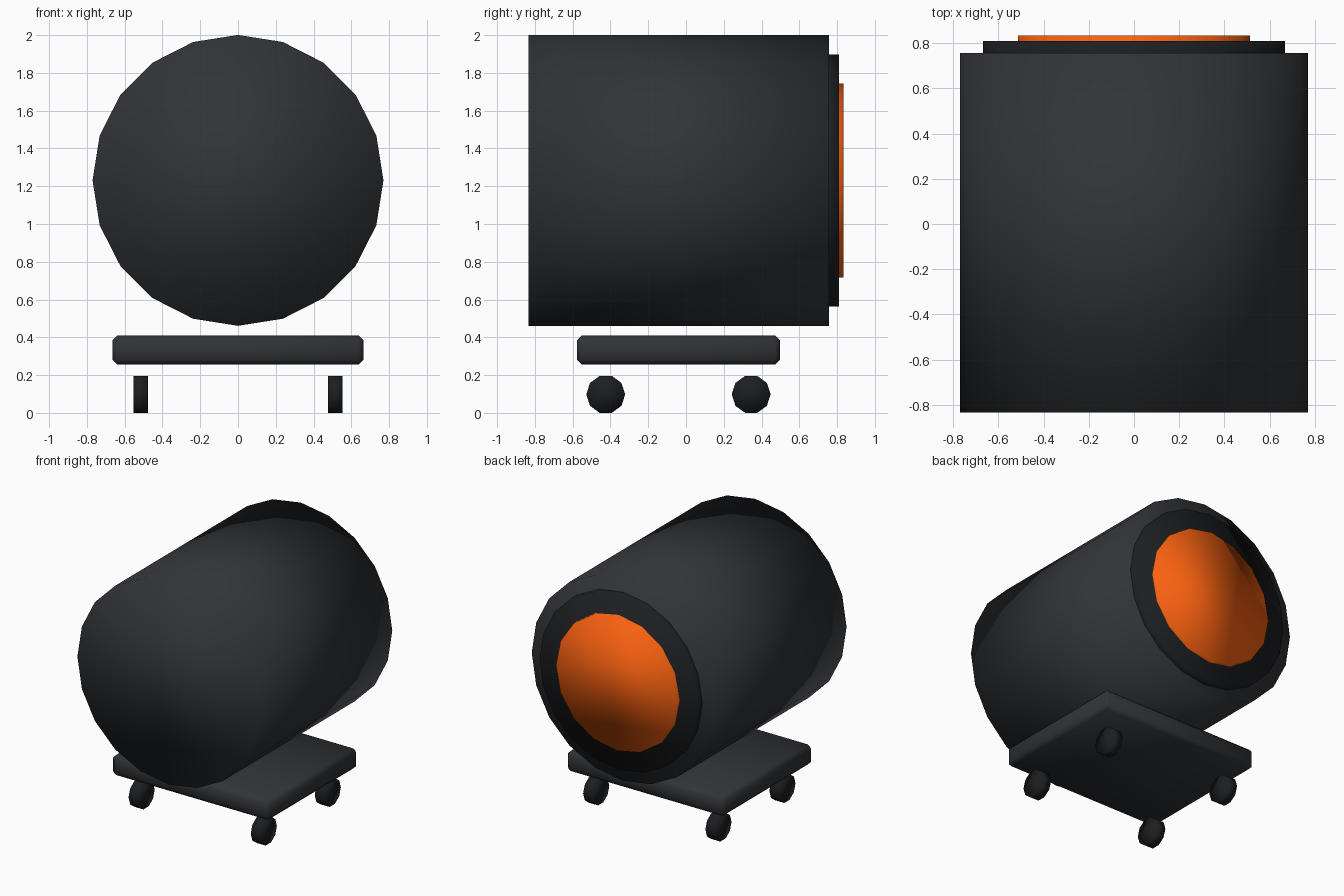
import bpy, bmesh, math

if "Cube" in bpy.data.objects:
    bpy.data.objects.remove(bpy.data.objects["Cube"])


def material(name, rgb):
    m = bpy.data.materials.new(name)
    m.diffuse_color = (*rgb, 1)
    m.use_nodes = True
    m.node_tree.nodes["Principled BSDF"].inputs["Base Color"].default_value = m.diffuse_color
    return m


SHELL = material("charcoal", (0.03, 0.033, 0.038))
DARK = material("near_black", (0.012, 0.013, 0.015))
GLOW = material("orange", (0.95, 0.12, 0.005))


def finish(bm, name, mat):
    bmesh.ops.recalc_face_normals(bm, faces=bm.faces)
    for f in bm.faces:
        f.smooth = True
    me = bpy.data.meshes.new(name)
    bm.to_mesh(me)
    bm.free()
    me.materials.append(mat)
    ob = bpy.data.objects.new(name, me)
    bpy.context.collection.objects.link(ob)
    return ob


def drum(name, sides, r, axis, start, end, centre, mat):
    """Capped prism along x or y; centre is (other horizontal axis, z)."""
    bm = bmesh.new()
    rings = []
    for d in (start, end):
        ring = []
        for i in range(sides):
            a = 2 * math.pi * i / sides
            h, z = centre[0] + r * math.cos(a), centre[1] + r * math.sin(a)
            ring.append(bm.verts.new((d, h, z) if axis == "x" else (h, d, z)))
        bm.faces.new(ring)
        rings.append(ring)
    for i in range(sides):
        j = (i + 1) % sides
        bm.faces.new((rings[0][i], rings[0][j], rings[1][j], rings[1][i]))
    return finish(bm, name, mat)


# Main barrel with rear rim and glowing disc
drum("barrel", 20, 0.77, "y", -0.833, 0.757, (0, 1.231), SHELL)
drum("rear_rim", 20, 0.667, "y", 0.70, 0.809, (0, 1.231), DARK)
drum("glow_disc", 16, 0.513, "y", 0.75, 0.833, (0, 1.231), GLOW)

# Bevelled base plate
bm = bmesh.new()
bmesh.ops.create_cube(bm, size=1)
bmesh.ops.scale(bm, vec=(1.33, 1.076, 0.154), verts=bm.verts)
bmesh.ops.translate(bm, vec=(0, -0.04, 0.332), verts=bm.verts)
bmesh.ops.bevel(bm, geom=bm.edges[:], offset=0.026, segments=1, affect="EDGES")
finish(bm, "base_plate", SHELL)

# Four wheels
for sx, side in ((-1, "left"), (1, "right")):
    for y, end in ((-0.425, "front"), (0.345, "back")):
        drum(f"{end}_{side}_wheel", 10, 0.103, "x", sx * 0.477, sx * 0.553, (y, 0.098), DARK)
